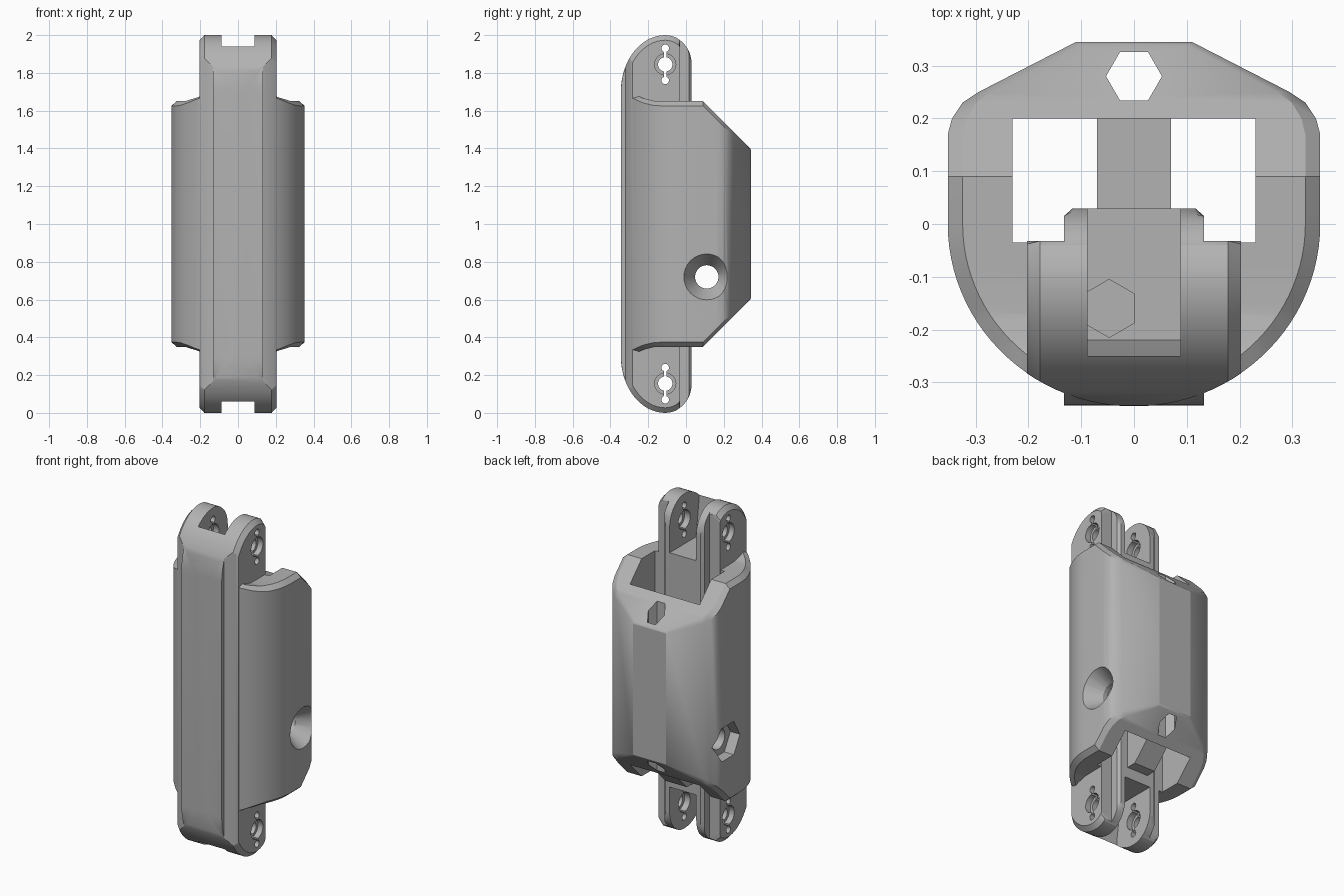
import bpy, bmesh, math
from mathutils import Matrix

if "Cube" in bpy.data.objects:
    bpy.data.objects.remove(bpy.data.objects["Cube"])

grey = bpy.data.materials.new("matte grey plastic")
grey.use_nodes = True
grey.diffuse_color = (0.45, 0.45, 0.45, 1)
grey.node_tree.nodes["Principled BSDF"].inputs["Base Color"].default_value = grey.diffuse_color


def finish(bm, name):
    bmesh.ops.remove_doubles(bm, verts=bm.verts, dist=1e-5)
    bmesh.ops.recalc_face_normals(bm, faces=bm.faces)
    me = bpy.data.meshes.new(name)
    bm.to_mesh(me)
    bm.free()
    me.materials.append(grey)
    ob = bpy.data.objects.new(name, me)
    bpy.context.collection.objects.link(ob)
    return ob


def loft(name, rings):
    """Join equal rings of points, closing the first and last."""
    bm = bmesh.new()
    vs = [[bm.verts.new(p) for p in r] for r in rings]
    n = len(vs[0])
    for a, b in zip(vs, vs[1:]):
        for i in range(n):
            j = (i + 1) % n
            bm.faces.new((a[i], a[j], b[j], b[i]))
    bm.faces.new(vs[0])
    bm.faces.new(vs[-1])
    return finish(bm, name)


def extrude_x(name, pts, x0, x1):
    return loft(name, [[(x, y, z) for y, z in pts] for x in (x0, x1)])


def round_bar(name, axis, centre, r1, r2, length, sides=32, turn=0):
    bm = bmesh.new()
    m = Matrix.Translation(centre)
    if axis == "x":
        m = m @ Matrix.Rotation(math.pi / 2, 4, "Y")
    m = m @ Matrix.Rotation(math.radians(turn), 4, "Z")
    bmesh.ops.create_cone(bm, cap_ends=True, segments=sides, radius1=r1,
                          radius2=r2, depth=length, matrix=m)
    return finish(bm, name)


def combine(target, tool, op):
    mod = target.modifiers.new("join", "BOOLEAN")
    mod.operation, mod.object, mod.solver = op, tool, "EXACT"
    dg = bpy.context.evaluated_depsgraph_get()
    me = bpy.data.meshes.new_from_object(target.evaluated_get(dg))
    target.modifiers.clear()
    target.data = me
    bpy.data.objects.remove(tool)


def cut(tool):
    combine(body, tool, "DIFFERENCE")


# Plan outline, right half from front to back
half = [(0.353 * math.sin(t), -0.345 * math.cos(t))
        for t in [math.radians(3 + 87 * i / 24) for i in range(25)]]
half += [(0.353, 0.09), (0.353, 0.17), (0.345, 0.2), (0.325, 0.23),
         (0.295, 0.25), (0.11, 0.345)]

RIM = [(-0.4, 1.69), (-0.28, 1.69), (-0.23, 1.667), (-0.17, 1.652),
       (-0.11, 1.65), (0.09, 1.65), (0.345, 1.395)]


def rim_height(y):
    for (a, za), (b, zb) in zip(RIM, RIM[1:]):
        if y <= b:
            return za + (zb - za) * (y - a) / (b - a)
    return RIM[-1][1]


def shell():
    """Body with a sloped back and a chamfered rim, alike at both ends."""
    outer, inner = [], []
    for x, y in half:
        outer.append((x, y, rim_height(y) - (0.025 if y < 0.3 else 0.004)))
        yi = y if 0 <= y < 0.3 else y * (0.92 if y < 0 else 0.98)
        inner.append((x * 0.92, yi, rim_height(yi)))
    bm = bmesh.new()
    rings = []
    for pts, flip in ((inner, True), (outer, True), (outer, False), (inner, False)):
        ring = [(x, y, 2 - z if flip else z) for x, y, z in pts]
        ring += [(-x, y, z) for x, y, z in reversed(ring)]
        rings.append([bm.verts.new(p) for p in ring])
    n = len(rings[0])
    for a, b in zip(rings, rings[1:]):
        for i in range(n):
            j = (i + 1) % n
            bm.faces.new((a[i], a[j], b[j], b[i]))
    for r in (rings[0], rings[-1]):
        for i in range(n // 2 - 1):
            bm.faces.new((r[i], r[i + 1], r[n - 2 - i], r[n - 1 - i]))
    bmesh.ops.recalc_face_normals(bm, faces=bm.faces)
    bmesh.ops.triangulate(bm, faces=[f for f in bm.faces if len(f.verts) > 3])
    return finish(bm, "limb_body")


# Side profile of the hinge tongue, with rounded ends
def tongue_ring(x, inset, back):
    cy, cz = -0.11, 1.82
    top = [(cy - 0.235 * math.sin(a), 1.70 + 0.30 * math.cos(a))
           for a in [math.pi / 2 * (1 - i / 16) for i in range(16)]]
    top += [(cy + 0.14 * math.sin(a), 1.85 + 0.15 * math.cos(a))
            for a in [math.pi / 2 * i / 12 for i in range(13)]]
    pts = []
    for y, z in top:
        d = math.hypot(y - cy, z - cz)
        k = 1 - inset / d
        pts.append((min(cy + (y - cy) * k, back), cz + (z - cz) * k))
    pts += [(y, 2 - z) for y, z in reversed(pts)]
    return [(x, y, z) for y, z in pts]


body = shell()
cut(extrude_x("cavity", [(-0.035, -1), (0.2, -1), (0.2, 3), (-0.035, 3)], -0.23, 0.23))

# Front tongue, trimmed to the round front
tongue = loft("tongue", [tongue_ring(-0.203, 0.027, -0.032), tongue_ring(-0.178, 0, -0.032),
                         tongue_ring(0.178, 0, -0.032), tongue_ring(0.203, 0.027, -0.032)])
plan = [(x * 1.002, y * 1.002) for x, y in half]
plan += [(-x, y) for x, y in reversed(plan)]
combine(tongue, loft("envelope", [[(x, y, z) for x, y in plan] for z in (-1, 3)]), "INTERSECT")
combine(body, tongue, "UNION")

# Narrower ridge behind the tongue
ridge = loft("ridge", [tongue_ring(s * x, 0.001, b) for s, x, b in
                       ((-1, 0.133, 0.015), (-1, 0.117, 0.03), (1, 0.117, 0.03), (1, 0.133, 0.015))])
combine(body, ridge, "UNION")

# Screw rib across the cavity
combine(body, extrude_x("rib", [(0, 0.365), (0.09, 0.365), (0.21, 0.485), (0.21, 1.08),
                                (0, 1.08)], -0.07, 0.07), "UNION")

# Hinge slots and keyhole pivots at both ends
for end in (1, -1):
    def lift(z):
        return 1 + end * (z - 1)
    slot = [(0.1, 1.7), (-0.22, 1.7), (-0.25, 1.92), (-0.25, 2.1), (0.1, 2.1)]
    cut(extrude_x("slot", [(y, lift(z)) for y, z in slot], -0.088, 0.088))
    pz = lift(1.845)
    cut(round_bar("pivot", "x", (0, -0.11, pz), 0.038, 0.038, 1))
    for s in (-1, 1):
        cut(round_bar("relief", "x", (0, -0.11, pz + s * 0.085), 0.02, 0.02, 1, 20))
        for x in (0.1, 0.195):
            cut(round_bar("seat", "x", (s * x, -0.11, pz), 0.056, 0.056, 0.05))
    cut(extrude_x("slit", [(-0.117, pz - 0.08), (-0.103, pz - 0.08),
                           (-0.103, pz + 0.08), (-0.117, pz + 0.08)], -0.5, 0.5))

# Cross screw with nut pocket and countersink
cut(round_bar("screw_hole", "x", (0, 0.11, 0.72), 0.062, 0.062, 1))
cut(round_bar("nut_pocket", "x", (-0.34, 0.11, 0.72), 0.115, 0.115, 0.1, 6))
cut(round_bar("countersink", "x", (0.31, 0.11, 0.72), 0.062, 0.126, 0.1))

# Hexagonal cord holes in the back wall and the top slot floor
cut(round_bar("back_channel", "z", (0, 0.28, 1), 0.053, 0.053, 3, 6, 30))
cut(round_bar("floor_pocket", "z", (-0.047, -0.16, 1.56), 0.055, 0.055, 0.3, 6, 0))

# Smooth curves, keep hard edges
bpy.ops.object.select_all(action="DESELECT")
body.select_set(True)
bpy.context.view_layer.objects.active = body
bpy.ops.object.shade_smooth_by_angle(angle=math.radians(25))
